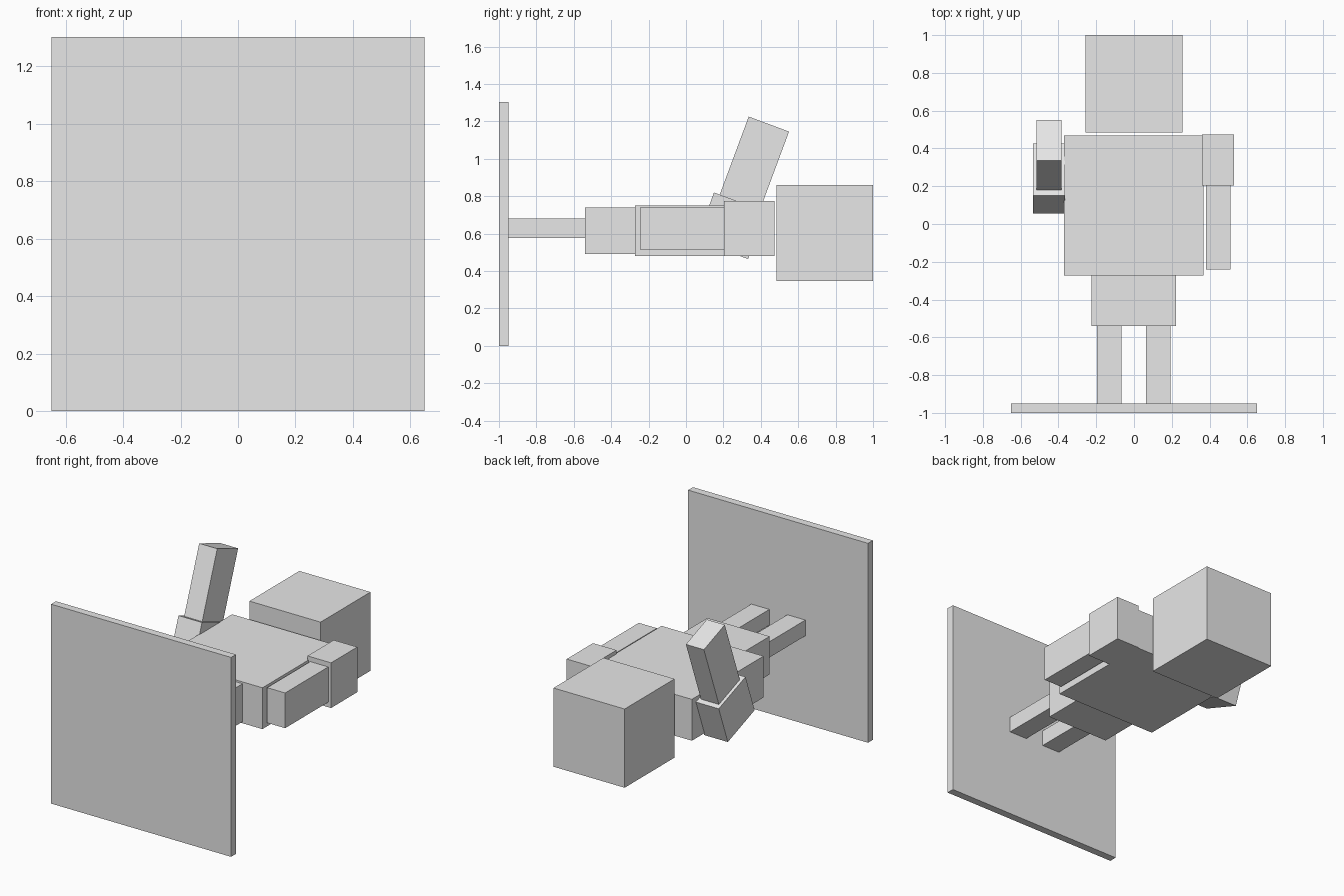
import bpy
import math
from mathutils import Matrix, Vector

if "Cube" in bpy.data.objects:
    bpy.data.objects.remove(bpy.data.objects["Cube"])

grey = bpy.data.materials.new("light grey")
grey.diffuse_color = (0.8, 0.8, 0.8, 1)
grey.use_nodes = True
grey.node_tree.nodes["Principled BSDF"].inputs["Base Color"].default_value = grey.diffuse_color


def box(name, x, y, z):
    """Box from (min, max) ranges on each axis."""
    bpy.ops.mesh.primitive_cube_add(size=1)
    ob = bpy.context.object
    ob.name = name
    ranges = (x, y, z)
    centre = Vector([(a + b) / 2 for a, b in ranges])
    size = Vector([b - a for a, b in ranges])
    ob.data.transform(Matrix.Translation(centre) @ Matrix.Diagonal(size).to_4x4())
    ob.data.materials.append(grey)
    return ob


# Upright base plate that the lying figure's feet rest on
box("base_plate", (-0.65, 0.65), (-1, -0.95), (0, 1.302))

# Body
box("head", (-0.257, 0.257), (0.485, 1), (0.346, 0.86))
box("torso", (-0.37, 0.367), (-0.272, 0.468), (0.48, 0.75))
box("hips", (-0.226, 0.223), (-0.54, -0.272), (0.49, 0.738))
box("left_leg", (-0.197, -0.067), (-0.95, -0.54), (0.577, 0.68))
box("right_leg", (0.063, 0.193), (-0.95, -0.54), (0.577, 0.68))

# Straight arm beside the torso
box("right_shoulder", (0.36, 0.53), (0.203, 0.474), (0.48, 0.775))
box("right_forearm", (0.38, 0.51), (-0.242, 0.203), (0.513, 0.743))

# Raised arm: built along z from the elbow, then tilted towards the head
tilt = (Matrix.Translation((0, 0.288, 0.768))
        @ Matrix.Rotation(math.radians(-20.4), 4, 'X'))
for part in (box("left_shoulder", (-0.535, -0.365), (-0.1475, 0.1475), (-0.27, 0)),
             box("left_forearm", (-0.515, -0.385), (-0.115, 0.115), (0, 0.445))):
    part.matrix_world = tilt
